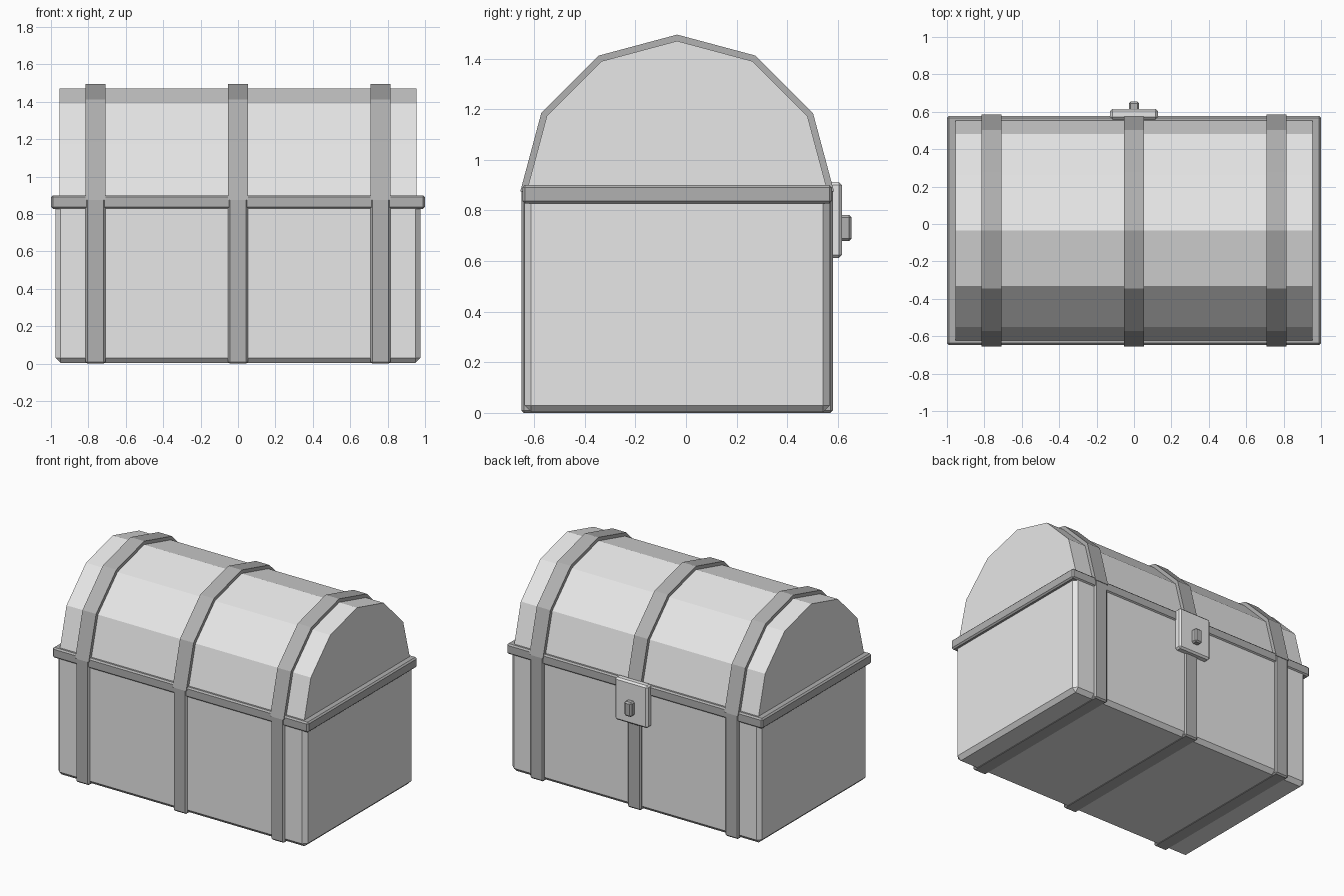
import bpy, bmesh
from math import sin, cos, pi

cube = bpy.data.objects.get("Cube")
if cube:
    bpy.data.objects.remove(cube, do_unlink=True)

MID_Y = -0.035      # chest centre, set back to leave room for the lock
RIM_Z = 0.875       # height of the lid's arc centre


def material(name, value):
    mat = bpy.data.materials.new(name)
    mat.use_nodes = True
    colour = (value, value, value, 1)
    mat.diffuse_color = colour
    mat.node_tree.nodes["Principled BSDF"].inputs["Base Color"].default_value = colour
    return mat


light = material("light grey", 0.8)
dark = material("dark grey", 0.44)


def add_object(name, bm, mat):
    bmesh.ops.recalc_face_normals(bm, faces=bm.faces[:])
    mesh = bpy.data.meshes.new(name)
    bm.to_mesh(mesh)
    bm.free()
    mesh.materials.append(mat)
    obj = bpy.data.objects.new(name, mesh)
    bpy.context.collection.objects.link(obj)
    return obj


def box(name, low, high, bevel, mat):
    bm = bmesh.new()
    bmesh.ops.create_cube(bm, size=1)
    for v in bm.verts:
        v.co = [(a + b) / 2 + c * (b - a) for a, b, c in zip(low, high, v.co)]
    bmesh.ops.bevel(bm, geom=bm.edges[:], offset=bevel, segments=1, affect='EDGES')
    return add_object(name, bm, mat)


def half_barrel(name, x, width, radius, mat):
    # Six-sided arch extruded along x
    bm = bmesh.new()
    arch = [bm.verts.new((x - width / 2, MID_Y + radius * cos(i * pi / 6),
                          RIM_Z + radius * sin(i * pi / 6))) for i in range(7)]
    face = bm.faces.new(arch)
    out = bmesh.ops.extrude_face_region(bm, geom=[face])
    moved = [g for g in out["geom"] if isinstance(g, bmesh.types.BMVert)]
    bmesh.ops.translate(bm, verts=moved, vec=(width, 0, 0))
    return add_object(name, bm, mat)


# Body, rim and lid
box("body", (-0.975, MID_Y - 0.604, 0.003), (0.975, MID_Y + 0.604, 0.86), 0.027, light)
box("rim", (-1, MID_Y - 0.612, 0.828), (1, MID_Y + 0.612, 0.9), 0.01, dark)
half_barrel("lid", 0, 1.91, 0.595, light)

# Straps around the body and over the lid
for side, x in (("right", -0.762), ("middle", 0), ("left", 0.762)):
    box(side + "_body_strap", (x - 0.053, MID_Y - 0.616, 0),
        (x + 0.053, MID_Y + 0.616, 0.89), 0.01, dark)
    half_barrel(side + "_lid_strap", x, 0.106, 0.62, dark)

# Lock on the back
box("lock_plate", (-0.128, 0.56, 0.612), (0.128, 0.616, 0.912), 0.012, light)
box("lock_knob", (-0.028, 0.6, 0.68), (0.028, 0.655, 0.782), 0.01, dark)
